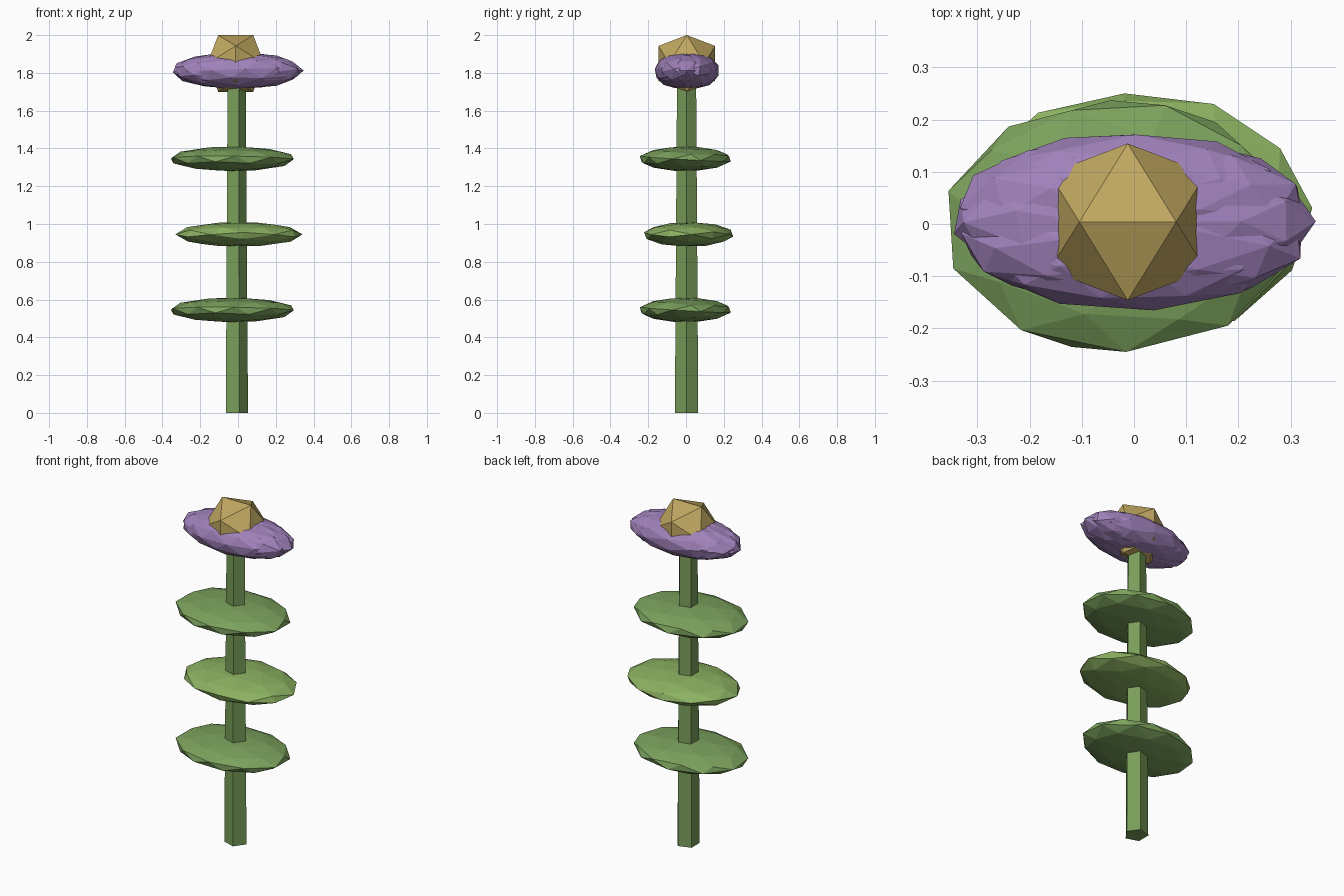
import bpy, bmesh
from math import radians, cos, sin, pi
from mathutils import Matrix, Euler

if "Cube" in bpy.data.objects:
    bpy.data.objects.remove(bpy.data.objects["Cube"])

CX, CY = -0.012, 0.003


def material(name, rgb):
    m = bpy.data.materials.new(name)
    m.diffuse_color = (*rgb, 1)
    m.use_nodes = True
    m.node_tree.nodes["Principled BSDF"].inputs["Base Color"].default_value = m.diffuse_color
    return m


def add_object(name, bm, mat):
    me = bpy.data.meshes.new(name)
    bm.to_mesh(me)
    bm.free()
    me.materials.append(mat)
    ob = bpy.data.objects.new(name, me)
    bpy.context.collection.objects.link(ob)
    return ob


# Icosphere turned first, then stretched, so the facets vary between copies
EDGE_UP = Matrix.Rotation(radians(-31.717), 4, 'Y')


def add_ico(bm, subdiv, centre, size, turn=(0, 0, 0)):
    rot = Euler([radians(a) for a in turn]).to_matrix().to_4x4()
    mat = Matrix.Translation(centre) @ Matrix.Diagonal((*size, 1)) @ rot @ EDGE_UP
    bmesh.ops.create_icosphere(bm, subdivisions=subdiv, radius=1, matrix=mat)


green = material("stem_green", (0.19, 0.34, 0.10))
leaf_green = material("leaf_green", (0.20, 0.36, 0.11))
bright_green = material("bright_leaf_green", (0.26, 0.44, 0.12))
purple = material("petal_purple", (0.35, 0.22, 0.49))
gold = material("centre_gold", (0.53, 0.39, 0.12))

# Tapered five-sided stem
bm = bmesh.new()
bmesh.ops.create_cone(bm, cap_ends=True, segments=5, radius1=0.065, radius2=0.053, depth=1.8,
                      matrix=Matrix.Translation((CX, CY, 0.9)) @ Matrix.Rotation(-pi / 2, 4, 'Z'))
add_object("stem", bm, green)

# Flat faceted leaves, alternating to either side of the stem
leaves = [
    ("lower_leaf", (-0.03, -0.004, 0.545), (0.338, 0.247, 0.066), (45, 0, -15.86), leaf_green),
    ("middle_leaf", (0.005, 0.014, 0.945), (0.337, 0.240, 0.066), (22, 0, 4), bright_green),
    ("upper_leaf", (-0.03, -0.004, 1.345), (0.338, 0.247, 0.066), (45, 0, -15.86), leaf_green),
]
for name, centre, size, turn, mat in leaves:
    bm = bmesh.new()
    add_ico(bm, 2, centre, size, turn)
    add_object(name, bm, mat)

# Ring of overlapping petals forming a ragged oval
bm = bmesh.new()
PETALS = 8
for i in range(PETALS):
    a = 2 * pi * i / PETALS
    add_ico(bm, 2, (CX + 0.01 + 0.05 * cos(a), CY + 0.002 + 0.05 * sin(a), 1.812),
            (0.30, 0.122, 0.094), (17 * i, 9 * i, 360 * i / PETALS))
add_object("petals", bm, purple)

# Flower centre
bm = bmesh.new()
add_ico(bm, 1, (CX, 0.004, 1.85), (0.1763, 0.1763, 0.1763))
add_object("flower_centre", bm, gold)
